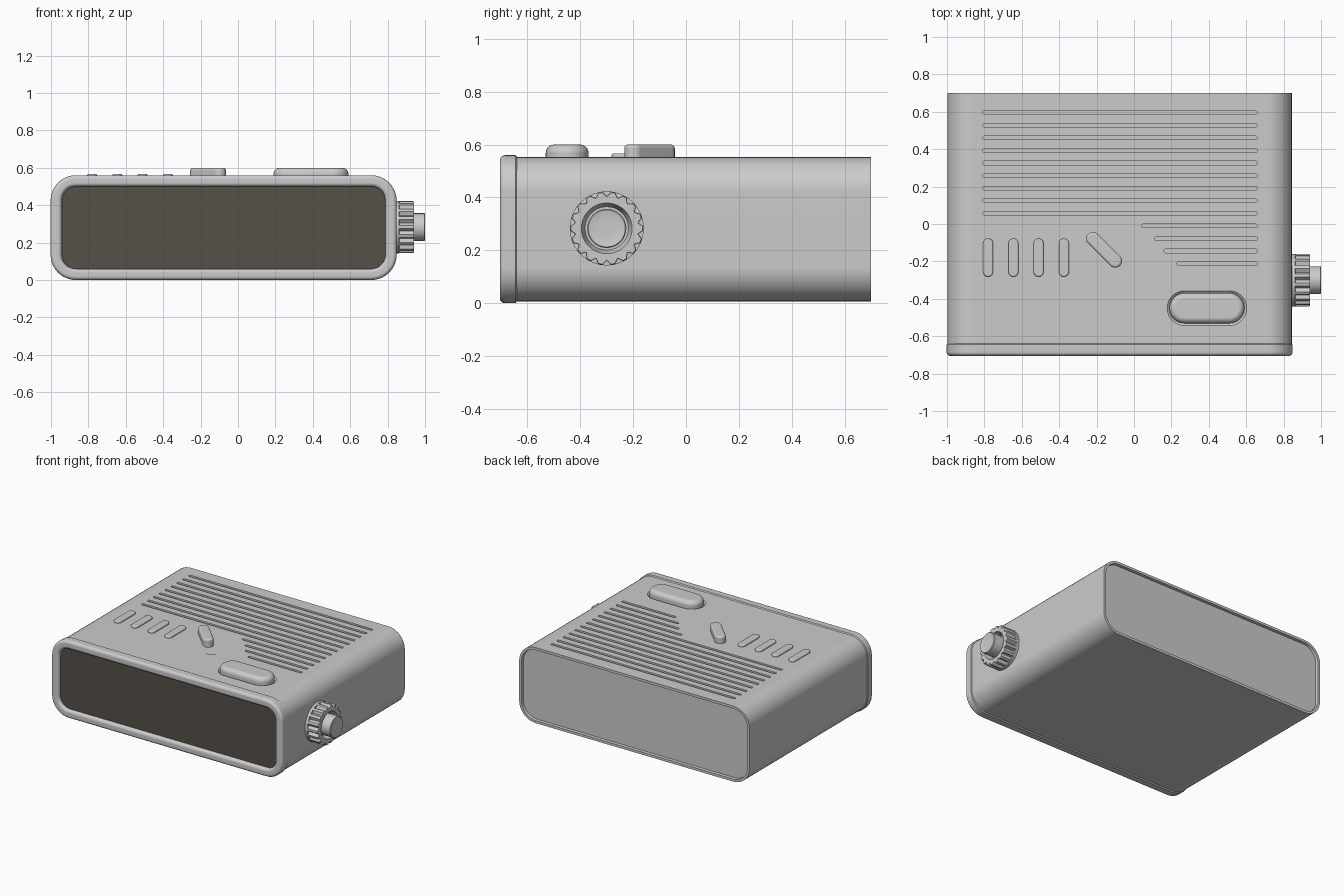
import bpy, bmesh, math
from mathutils import Vector

if "Cube" in bpy.data.objects:
    bpy.data.objects.remove(bpy.data.objects["Cube"])

CX, CZ = -0.077, 0.28   # centre of the case cross-section
TOP = 0.555             # height of the top panel


def rrect(w, h, r, n=10):
    """Rounded rectangle outline centred on the origin."""
    r = max(min(r, w / 2 - 1e-4, h / 2 - 1e-4), 1e-4)
    pts = []
    for k, (sx, sy) in enumerate([(1, 1), (-1, 1), (-1, -1), (1, -1)]):
        for i in range(n + 1):
            a = math.pi / 2 * (k + i / n)
            pts.append((sx * (w / 2 - r) + r * math.cos(a), sy * (h / 2 - r) + r * math.sin(a)))
    return pts


def loft(bm, rings, place):
    """Skin a list of (outline, depth) rings and cap both ends."""
    part = bmesh.new() if bm is None else bm
    vs = [[part.verts.new(place(u, v, d)) for u, v in pts] for pts, d in rings]
    n = len(vs[0])
    faces = [part.faces.new((a[i], a[(i + 1) % n], b[(i + 1) % n], b[i]))
             for a, b in zip(vs, vs[1:]) for i in range(n)]
    faces += [part.faces.new(vs[0][::-1]), part.faces.new(vs[-1])]
    bmesh.ops.recalc_face_normals(part, faces=faces)
    return part


def finish(name, bm, smooth=True):
    me = bpy.data.meshes.new(name)
    bm.to_mesh(me)
    bm.free()
    ob = bpy.data.objects.new(name, me)
    bpy.context.collection.objects.link(ob)
    if smooth:
        shade(ob)
    return ob


def shade(ob):
    bpy.ops.object.select_all(action='DESELECT')
    ob.select_set(True)
    bpy.context.view_layer.objects.active = ob
    bpy.ops.object.shade_smooth_by_angle(angle=math.radians(35))
    ob.modifiers.new("weighted", 'WEIGHTED_NORMAL').keep_sharp = True


def front(u, v, d):
    return Vector((CX + u, d, CZ + v))


def flat(x, y, ang=0):
    """Placement on the top panel, turned by ang."""
    c, s = math.cos(ang), math.sin(ang)
    return lambda u, v, d: Vector((x + u * c - v * s, y + u * s + v * c, d))


def section(w, h, r, insets):
    return [(rrect(w - 2 * i, h - 2 * i, r - i), d) for i, d in insets]


def fillet(w, h, r, z0, z1, f, n=5):
    """Pad outline rings with a rounded top edge of radius f."""
    arc = [(f * (1 - math.cos(math.pi / 2 * i / n)), z1 - f + f * math.sin(math.pi / 2 * i / n))
           for i in range(n + 1)]
    return section(w, h, r, [(0, z0)] + arc)


# case with recessed back panel
case = finish("case", loft(None, section(1.842, 0.546, 0.13, [
    (0, -0.65), (0, 0.70), (0.018, 0.70), (0.02, 0.68)]), front), False)

# speaker grooves, slider track and button dish cut into the top
cut = bmesh.new()
starts = [-0.81] * 9 + [0.04, 0.11, 0.16, 0.23]
for i, x0 in enumerate(starts):
    w = 0.66 - x0
    loft(cut, [(rrect(w, 0.02, 0.01, 4), TOP - 0.02), (rrect(w, 0.02, 0.01, 4), TOP + 0.05)],
         flat(x0 + w / 2, 0.595 - 0.0672 * i))
loft(cut, section(0.385, 0.092, 0.046, [(0.02, TOP - 0.012), (0, TOP), (0, TOP + 0.05)]),
     flat(-0.115, -0.182, -math.pi / 4))
loft(cut, section(0.43, 0.19, 0.095, [(0.014, TOP - 0.012), (0, TOP), (0, TOP + 0.05)]),
     flat(0.39, -0.45))
cutter = finish("top_cutter", cut, False)
mod = case.modifiers.new("cuts", 'BOOLEAN')
mod.object, mod.operation, mod.solver = cutter, 'DIFFERENCE', 'EXACT'
bpy.context.view_layer.objects.active = case
bpy.ops.object.modifier_apply(modifier=mod.name)
bpy.data.objects.remove(cutter)
shade(case)

# front bezel, rounded outside and inside
R = 0.02
arc = [math.pi / 2 * i / 5 for i in range(6)]
outer = [(R * (1 - math.sin(a)), -0.705 + R * (1 - math.cos(a))) for a in reversed(arc)]
inner = [(0.06 - R * (1 - math.sin(a)), -0.705 + R * (1 - math.cos(a))) for a in arc]
bezel_profile = [(0.012, -0.635), (0, -0.645)] + outer + inner + [(0.06, -0.67)]
finish("bezel", loft(None, section(1.85, 0.56, 0.135, bezel_profile), front))

# dark screen
screen = finish("screen", loft(None, section(1.732, 0.442, 0.076, [(0, -0.66), (0, -0.68)]), front))
mat = bpy.data.materials.new("screen_dark")
mat.diffuse_color = (0.09, 0.08, 0.065, 1)
mat.use_nodes = True
mat.node_tree.nodes["Principled BSDF"].inputs["Base Color"].default_value = mat.diffuse_color
screen.data.materials.append(mat)

# four small preset buttons
for i in range(4):
    finish(f"preset_button_{i + 1}", loft(None, fillet(0.054, 0.204, 0.027, 0.54, 0.567, 0.008),
                                          flat(-0.78 + 0.135 * i, -0.18)))

# diagonal slider and large top button
finish("slider", loft(None, fillet(0.24, 0.072, 0.036, 0.535, 0.60, 0.014),
                      flat(-0.16, -0.138, -math.pi / 4)))
finish("snooze_button", loft(None, fillet(0.40, 0.162, 0.081, 0.535, 0.60, 0.032, 8),
                             flat(0.39, -0.45)))

# fluted side knob with a central push button
TEETH, STEP = 18, 6


def circle(r, notch=0.0):
    pts = []
    for i in range(TEETH * STEP):
        a = 2 * math.pi * i / (TEETH * STEP) + math.pi / TEETH
        k = {0: 1.0, 1: 0.6, 5: 0.6}.get(i % STEP, 0.0)
        pts.append(((r - notch * k) * math.cos(a), (r - notch * k) * math.sin(a)))
    return pts


def side(u, v, d):
    return Vector((d, -0.30 + u, 0.283 + v))


finish("side_knob", loft(None, [
    (circle(0.14), 0.835), (circle(0.14), 0.862), (circle(0.14, 0.018), 0.863),
    (circle(0.14, 0.018), 0.935), (circle(0.136, 0.016), 0.942), (circle(0.096), 0.942),
    (circle(0.082), 0.90)], side))
finish("knob_button", loft(None, [
    (circle(0.074), 0.89), (circle(0.074), 0.996), (circle(0.070), 1.0),
    (circle(0.064), 0.998), (circle(0.03), 0.993)], side))
